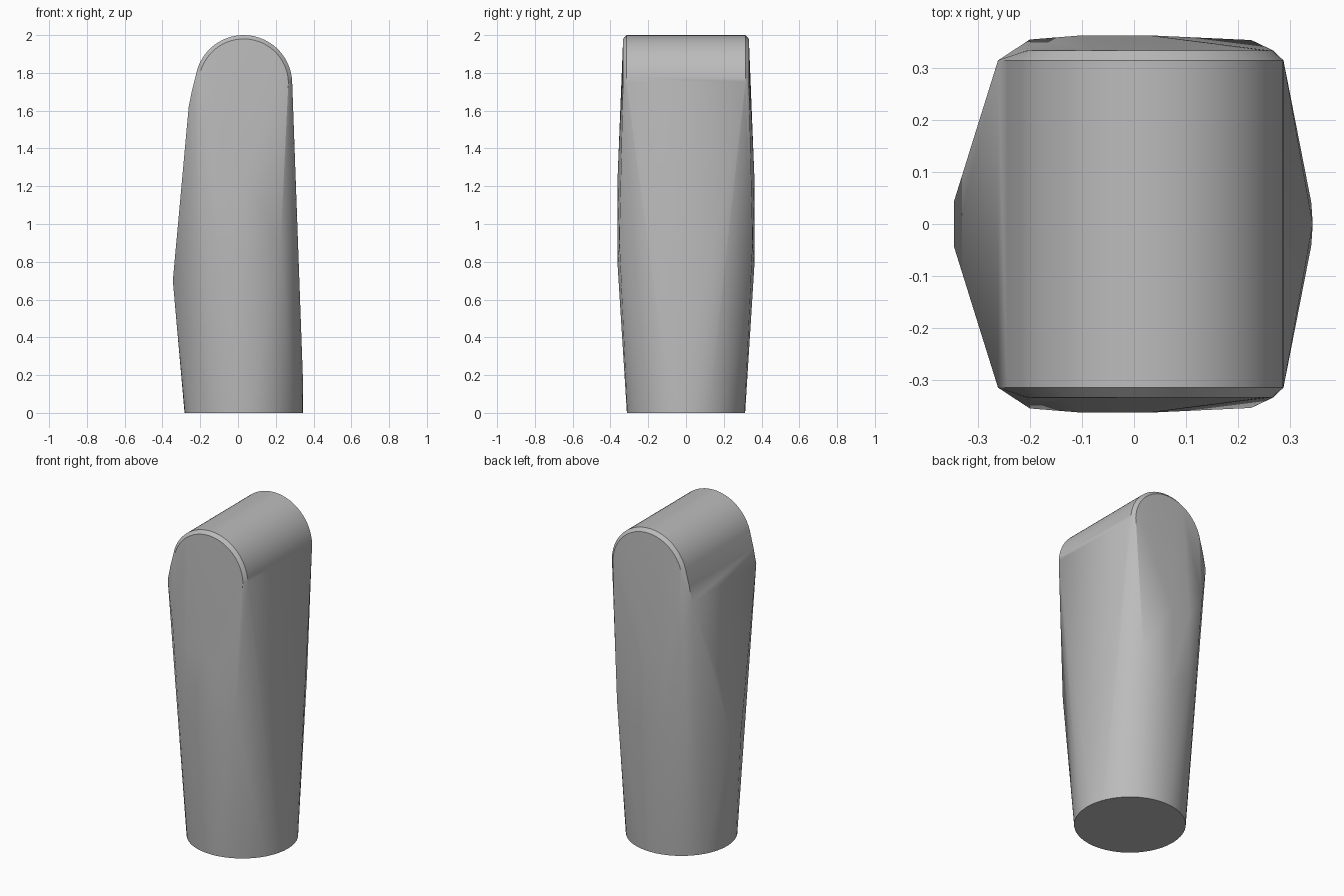
import bpy, bmesh
from math import cos, sin, pi, radians

if "Cube" in bpy.data.objects:
    bpy.data.objects.remove(bpy.data.objects["Cube"])

grey = bpy.data.materials.new("mid grey")
grey.use_nodes = True
colour = (0.5, 0.5, 0.5, 1)
grey.diffuse_color = colour
grey.node_tree.nodes["Principled BSDF"].inputs["Base Color"].default_value = colour

CX = 0.03          # shared axis of the round foot and the arched top
points = []

# Round foot, with its +x side rising straight for a short way
for i in range(48):
    a = 2 * pi * i / 48
    points.append((CX + 0.313 * cos(a), 0.313 * sin(a), 0))
points.append((CX + 0.313, 0, 0.2))

# Arched top: outer rim and a chamfered inner rim on both ends
for side in (-1, 1):
    for radius, y in ((0.257, 0.314), (0.237, 0.333)):
        for i in range(33):
            a = radians(-4) + radians(184) * i / 32
            points.append((CX + radius * cos(a), side * y, 1.743 + radius * sin(a)))
    points += [(-0.243, side * 0.314, 1.71), (-0.261, side * 0.314, 1.62)]

    # Swelling of the front and back faces
    points += [(x, side * y, z) for x, y, z in (
        (-0.2, 0.354, 1.38), (-0.1, 0.362, 1.25), (0.03, 0.362, 1.25),
        (-0.1, 0.362, 0.8), (0.03, 0.362, 0.78), (0.225, 0.353, 0.9))]
    # Swelling of the -x side
    points.append((-0.345, side * 0.045, 0.7))

# Skin the sections into one convex body
bm = bmesh.new()
for p in points:
    bm.verts.new(p)
hull = bmesh.ops.convex_hull(bm, input=bm.verts[:])
unused = {g for g in hull["geom_interior"] + hull["geom_unused"]
          if isinstance(g, bmesh.types.BMVert)}
bmesh.ops.delete(bm, geom=list(unused), context="VERTS")
bmesh.ops.dissolve_limit(bm, angle_limit=radians(0.5),
                         verts=bm.verts[:], edges=bm.edges[:])
bmesh.ops.recalc_face_normals(bm, faces=bm.faces[:])
mesh = bpy.data.meshes.new("lever_body")
bm.to_mesh(mesh)
bm.free()
mesh.materials.append(grey)

body = bpy.data.objects.new("lever_body", mesh)
bpy.context.collection.objects.link(body)
bpy.context.view_layer.objects.active = body
body.select_set(True)
bpy.ops.object.shade_smooth_by_angle(angle=radians(30))
